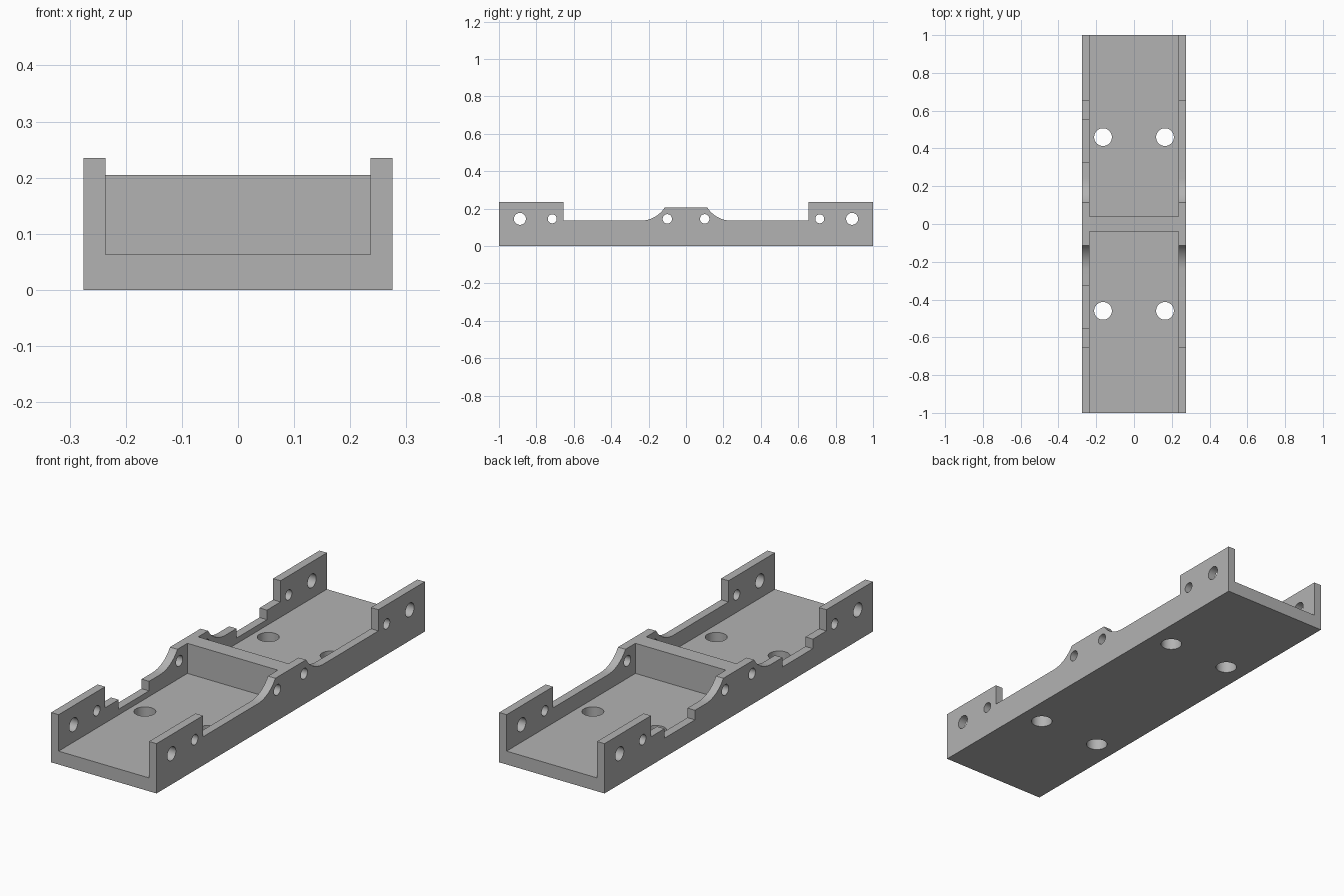
import bpy
import bmesh
from math import sin, cos, atan2, pi
from mathutils import Matrix, Vector

default = bpy.data.objects.get("Cube")
if default:
    bpy.data.objects.remove(default, do_unlink=True)

# Main dimensions
WIDTH, LENGTH, HEIGHT = 0.55, 2.0, 0.235
INNER_X, FLOOR_Z = 0.236, 0.063
RAIL_Z, HUMP_Z, NOTCH_Z = 0.135, 0.205, 0.09
BLOCK_Y, HUMP_Y, CURVE_RUN = 0.654, 0.114, 0.13

grey = bpy.data.materials.new("plain grey")
grey.use_nodes = True
colour = (0.45, 0.45, 0.45, 1)
grey.diffuse_color = colour
grey.node_tree.nodes["Principled BSDF"].inputs["Base Color"].default_value = colour


def to_object(name, bm):
    bmesh.ops.recalc_face_normals(bm, faces=bm.faces)
    mesh = bpy.data.meshes.new(name)
    bm.to_mesh(mesh)
    bm.free()
    mesh.materials.append(grey)
    obj = bpy.data.objects.new(name, mesh)
    bpy.context.collection.objects.link(obj)
    return obj


def box(name, low, high):
    low, high = Vector(low), Vector(high)
    bm = bmesh.new()
    place = Matrix.Translation((low + high) / 2) @ Matrix.Diagonal((*(high - low), 1))
    bmesh.ops.create_cube(bm, size=1, matrix=place)
    return to_object(name, bm)


def rod(name, centre, radius, depth, axis):
    turn = Matrix.Rotation(pi / 2, 4, "Y") if axis == "X" else Matrix.Identity(4)
    bm = bmesh.new()
    bmesh.ops.create_cone(bm, cap_ends=True, segments=40, radius1=radius, radius2=radius,
                          depth=depth, matrix=Matrix.Translation(centre) @ turn)
    return to_object(name, bm)


def side_profile(name, points, half_width):
    bm = bmesh.new()
    face = bm.faces.new([bm.verts.new((-half_width, y, z)) for y, z in points])
    side = bmesh.ops.extrude_face_region(bm, geom=[face])["geom"]
    verts = [v for v in side if isinstance(v, bmesh.types.BMVert)]
    bmesh.ops.translate(bm, verts=verts, vec=(2 * half_width, 0, 0))
    return to_object(name, bm)


def cut(target, cutter):
    cutter.hide_render = True
    mod = target.modifiers.new("cut", "BOOLEAN")
    mod.operation = "DIFFERENCE"
    mod.solver = "EXACT"
    mod.object = cutter
    bpy.context.view_layer.objects.active = target
    bpy.ops.object.modifier_apply(modifier=mod.name)
    bpy.data.objects.remove(cutter, do_unlink=True)


bracket = box("channel_bracket", (-WIDTH / 2, -LENGTH / 2, 0), (WIDTH / 2, LENGTH / 2, HEIGHT))

# Lowered rails with a raised middle, joined by concave fillets
rise = HUMP_Z - RAIL_Z
radius = (CURVE_RUN ** 2 + rise ** 2) / (2 * rise)
sweep = atan2(CURVE_RUN, radius - rise)
foot_y = HUMP_Y + CURVE_RUN
steps = 12
half = [(BLOCK_Y, 0.4), (BLOCK_Y, RAIL_Z)]
for i in range(steps + 1):
    a = sweep * i / steps
    half.append((foot_y - radius * sin(a), RAIL_Z + radius * (1 - cos(a))))
outline = half + [(-y, z) for y, z in reversed(half)]
cut(bracket, side_profile("rail_cutter", outline, 0.4))

for s in (-1, 1):
    # Tray on each side of the divider
    y0, y1 = sorted((0.04 * s, 1.2 * s))
    cut(bracket, box("tray_cutter", (-INNER_X, y0, FLOOR_Z), (INNER_X, y1, 0.5)))
    # Shallow notch in the -x rail only
    y0, y1 = sorted((0.326 * s, 0.553 * s))
    cut(bracket, box("notch_cutter", (-0.4, y0, NOTCH_Z), (-0.2, y1, 0.2)))
    # Cross holes through both walls
    for y, r in ((0.888, 0.032), (0.715, 0.024), (0.1, 0.025)):
        cut(bracket, rod("wall_hole_cutter", (0, y * s, 0.145), r, 0.8, "X"))
    # Floor holes
    for x in (-0.164, 0.164):
        cut(bracket, rod("floor_hole_cutter", (x, 0.46 * s, 0), 0.047, 0.4, "Z"))

# Smooth the curved faces, keep the edges crisp
bpy.ops.object.select_all(action="DESELECT")
bracket.select_set(True)
bpy.context.view_layer.objects.active = bracket
bpy.ops.object.shade_smooth_by_angle(angle=pi / 6)
